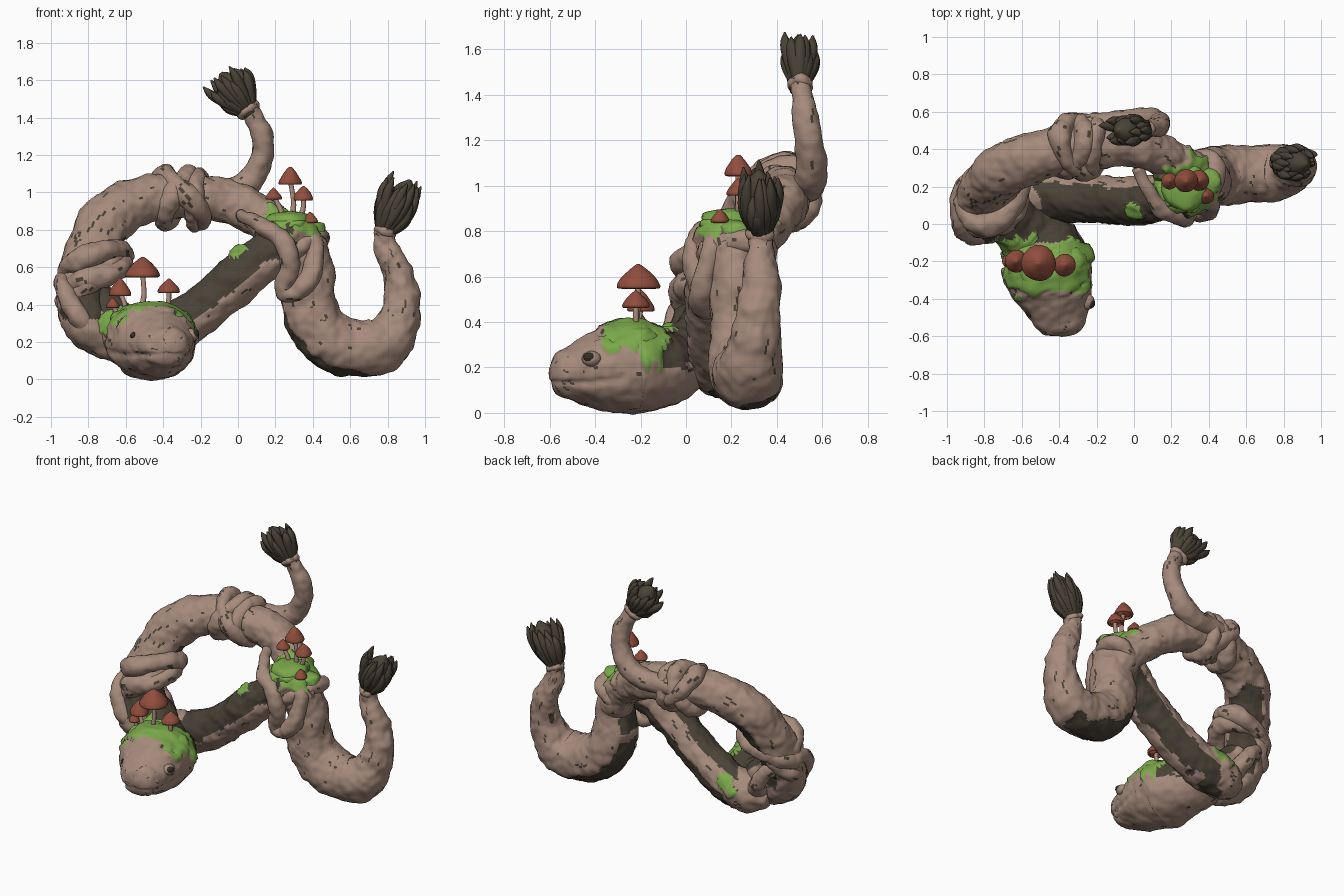
import bpy, bmesh, math, random
from mathutils import Vector, noise

random.seed(4)
if "Cube" in bpy.data.objects:
    bpy.data.objects.remove(bpy.data.objects["Cube"])


def material(name, rgb):
    m = bpy.data.materials.new(name)
    m.use_nodes = True
    m.diffuse_color = (*rgb, 1)
    m.node_tree.nodes["Principled BSDF"].inputs["Base Color"].default_value = (*rgb, 1)
    return m


BARK = material("pale bark", (0.38, 0.255, 0.2))
DARK = material("dark wood", (0.068, 0.055, 0.038))
MOSS = material("green moss", (0.2, 0.4, 0.07))
CAP = material("red cap", (0.28, 0.075, 0.045))
STEM = material("pink stem", (0.42, 0.26, 0.21))
EYE = material("eye", (0.03, 0.025, 0.02))
SKIN = [BARK, DARK, MOSS]
LIFT = [0, -0.006, 0.016]


def catmull(pts, steps, closed):
    n = len(pts)
    def at(i):
        return pts[i % n] if closed else pts[min(max(i, 0), n - 1)]
    out = []
    for i in range(n if closed else n - 1):
        a, b, c, d = at(i - 1), at(i), at(i + 1), at(i + 2)
        for k in range(steps):
            t = k / steps
            out.append(0.5 * (2 * b + (c - a) * t + (2 * a - 5 * b + 4 * c - d) * t * t
                              + (3 * b - a - 3 * c + d) * t ** 3))
    return out if closed else out + [pts[-1].copy()]


def tube(name, pts, mats, segs=16, steps=6, closed=False, paint=None,
         squash=1, lump=0.0, cracks=0.0, dent=None):
    """Sweep a round section along points given as x, y, z, radius."""
    path = catmull([Vector(p) for p in pts], steps, closed)
    n = len(path)
    bm = bmesh.new()
    side, rings, dirs = None, [], []
    for i, q in enumerate(path):
        nxt = path[(i + 1) % n] if closed else path[min(i + 1, n - 1)]
        prv = path[i - 1] if closed else path[max(i - 1, 0)]
        tan = (nxt.xyz - prv.xyz).normalized()
        if side is None:
            side = tan.orthogonal()
        side = (side - tan * side.dot(tan)).normalized()
        up = tan.cross(side)
        ring, row = [], []
        for j in range(segs):
            a = 2 * math.pi * j / segs
            d = side * math.cos(a) + up * math.sin(a)
            flat = Vector((d.x, d.y, d.z * squash))
            r = max(q.w, 0.003)
            p = q.xyz + flat * r
            r += lump * noise.noise(p * 9) + lump * 0.6 * noise.noise(p * 23)
            if paint:
                r += LIFT[paint(p, d)]
            if dent:
                r += dent(p)
            ring.append(bm.verts.new(q.xyz + flat * max(r, 0.002)))
            row.append(d)
        rings.append(ring)
        dirs.append(row)
    grid = {}
    for i in range(n if closed else n - 1):
        for j in range(segs):
            k, l = (i + 1) % n, (j + 1) % segs
            f = bm.faces.new((rings[i][j], rings[i][l], rings[k][l], rings[k][j]))
            grid[i, j] = f
            if paint:
                f.material_index = paint(f.calc_center_median(), (dirs[i][j] + dirs[i][l]).normalized())
    # short dark cracks along the grain
    for i, j in random.choices(list(grid), k=int(cracks * len(grid))):
        for k in range(random.randint(1, 6)):
            f = grid.get((i + k, (j + k // 3) % segs))
            if f and f.material_index == 0:
                f.material_index = 1
    if not closed:
        bm.faces.new(rings[0][::-1])
        bm.faces.new(rings[-1])
    bmesh.ops.recalc_face_normals(bm, faces=bm.faces)
    for f in bm.faces:
        f.smooth = True
    me = bpy.data.meshes.new(name)
    bm.to_mesh(me)
    bm.free()
    for m in mats:
        me.materials.append(m)
    ob = bpy.data.objects.new(name, me)
    bpy.context.collection.objects.link(ob)


def hoop(name, c, a, b, r):
    """Rope ring around centre c with half axes a and b."""
    c, a, b = Vector(c), Vector(a), Vector(b)
    pts = []
    for i in range(12):
        t = math.pi * i / 6
        pts.append((*(c + a * math.cos(t) + b * math.sin(t)), r * (1 + 0.12 * math.sin(3 * t))))
    tube(name, pts, SKIN, 20, 8, closed=True, lump=0.014, cracks=0.008)


def mossy(p):
    return (p - Vector((0.29, 0.2, 0.84))).length < 0.17 + 0.08 * noise.noise(p * 14)


# painting rules: 0 bark, 1 dark wood, 2 moss
def paint_arch(p, d):
    if mossy(p):
        return 2
    w = 0.12 * noise.noise(p * 10)
    inner = p.x < -0.6 and 0.3 < p.z < 0.8 and d.dot(Vector((0.7, 0.6, -0.4))) > 0.6 + w
    front = 0.32 < p.z < 0.52 and p.x < -0.7 and d.y < -0.3 + w
    return 1 if inner or front else 0


def paint_body(p, d):
    w = 0.16 * noise.noise(p * 10)
    spot = (p - Vector((0.0, 0.03, 0.72))).length < 0.09 + 0.5 * w
    low = (p - Vector((-0.5, 0.27, 0.3))).length < 0.08 + 0.5 * w
    if mossy(p) or spot or low:
        return 2
    if p.x < 0.29 and p.z > 0.3 * (p.x + 0.5) + 0.1 and not (p.z < 0.45 and p.x > 0.18):
        light = d.dot(Vector((0.4, -0.55, -0.73))) > 0.74 + w
        rim = d.dot(Vector((-0.3, 0.9, 0.3))) > 0.87 + w * 0.4
        return 0 if light or rim or p.x < -0.52 + w else 1
    return 1 if p.x < 0.8 and p.z < 0.47 and d.dot(Vector((-0.52, 0.15, -0.84))) > 0.6 + w else 0


def paint_head(p, d):
    w = 0.08 * noise.noise(p * 16)
    if -0.37 + w < p.y < -0.08 + w and p.z > (0.2 if p.y > -0.2 else 0.29) + w:
        return 2
    return 1 if p.y > -0.1 and d.dot(Vector((0.35, -0.2, 0.9))) > 0.25 + w else 0


def mouth(p):
    zm = 0.13 + 0.15 * max(0, p.y + 0.42)
    return -0.014 * math.exp(-((p.z - zm) / 0.014) ** 2) if p.y < -0.27 else 0


# main strands
tube("arch", [(-0.64, 0.02, 0.19, 0.1), (-0.79, 0.04, 0.3, 0.14), (-0.83, 0.1, 0.47, 0.14),
              (-0.78, 0.2, 0.68, 0.14), (-0.69, 0.29, 0.86, 0.14), (-0.5, 0.37, 0.96, 0.13),
              (-0.25, 0.42, 0.98, 0.125), (0, 0.42, 0.93, 0.12), (0.16, 0.36, 0.84, 0.11),
              (0.3, 0.29, 0.72, 0.11), (0.38, 0.26, 0.56, 0.1)],
     SKIN, 64, 20, paint=paint_arch, lump=0.014, cracks=0.008)
tube("body", [(-0.72, 0.1, 0.2, 0.08), (-0.62, 0.14, 0.2, 0.13), (-0.45, 0.15, 0.23, 0.14),
              (-0.2, 0.13, 0.37, 0.13), (0, 0.12, 0.54, 0.13), (0.19, 0.15, 0.69, 0.13),
              (0.31, 0.19, 0.73, 0.13), (0.38, 0.23, 0.58, 0.13), (0.38, 0.25, 0.4, 0.15),
              (0.45, 0.26, 0.24, 0.155), (0.6, 0.265, 0.165, 0.155), (0.78, 0.28, 0.19, 0.145),
              (0.87, 0.31, 0.35, 0.11), (0.86, 0.33, 0.55, 0.085), (0.79, 0.33, 0.7, 0.065),
              (0.78, 0.33, 0.8, 0.055)],
     SKIN, 64, 18, paint=paint_body, lump=0.014, cracks=0.008)
tube("head", [(-0.78, 0.1, 0.45, 0.11), (-0.68, 0.05, 0.33, 0.135), (-0.57, -0.03, 0.23, 0.175),
              (-0.49, -0.14, 0.2, 0.22), (-0.46, -0.25, 0.2, 0.24), (-0.42, -0.38, 0.185, 0.205),
              (-0.385, -0.5, 0.175, 0.15), (-0.365, -0.57, 0.175, 0.105), (-0.36, -0.6, 0.175, 0.03)],
     SKIN, 72, 16, paint=paint_head, squash=0.85, lump=0.014, cracks=0.006, dent=mouth)
tube("upper_tail", [(-0.4, 0.47, 1.0, 0.05), (-0.25, 0.52, 1.0, 0.065), (-0.05, 0.54, 1.0, 0.07),
                    (0.06, 0.55, 1.06, 0.07), (0.13, 0.54, 1.2, 0.06), (0.12, 0.52, 1.33, 0.055),
                    (0.065, 0.5, 1.44, 0.045)],
     SKIN, 32, 14, lump=0.01, cracks=0.008)

# eyes set in raised lids
for name, place, look in (("right", (-0.54, -0.465, 0.23), (-0.75, -0.6, 0.25)),
                          ("left", (-0.245, -0.42, 0.24), (0.85, -0.4, 0.3))):
    for part, m, r, off in (("lid", BARK, 0.045, -0.012), ("eye", EYE, 0.03, 0.009)):
        bpy.ops.mesh.primitive_uv_sphere_add(segments=16, ring_count=10, radius=r,
                                             location=Vector(place) + Vector(look) * off)
        ob = bpy.context.object
        ob.name = name + "_" + part
        ob.scale.z = 0.8
        ob.data.materials.append(m)
        bpy.ops.object.shade_smooth()

# rope knots
hoop("left_hoop_upper", (-0.76, 0.14, 0.63), (0.14, 0.02, 0.05), (0.02, 0.14, -0.04), 0.06)
hoop("left_hoop_middle", (-0.77, 0.12, 0.56), (0.15, 0, 0.05), (0, 0.13, 0.02), 0.06)
hoop("left_hoop_cross", (-0.79, 0.11, 0.53), (0.14, 0, 0.12), (0, 0.13, 0.02), 0.045)
hoop("left_hoop_lower", (-0.81, 0.09, 0.37), (0.12, 0.02, -0.15), (0.04, 0.14, 0.03), 0.055)
hoop("arch_hoop_a", (-0.33, 0.42, 0.97), (0.06, 0, 0.12), (0.03, 0.12, 0), 0.055)
hoop("arch_hoop_b", (-0.29, 0.42, 0.97), (-0.1, 0, 0.12), (-0.03, 0.13, 0), 0.055)
hoop("arch_hoop_c", (-0.22, 0.43, 0.96), (0.01, 0, 0.12), (0.02, 0.12, 0), 0.05)
hoop("right_hoop", (0.35, 0.23, 0.71), (0.085, 0.0, 0.05), (0.02, 0.13, 0), 0.05)
tube("right_loop", [(0.02, 0.3, 0.88, 0.035), (0.12, 0.1, 0.82, 0.045), (0.23, 0.05, 0.75, 0.05),
                    (0.28, 0.04, 0.62, 0.05), (0.24, 0.08, 0.49, 0.05), (0.3, 0.08, 0.46, 0.05),
                    (0.385, 0.07, 0.54, 0.055), (0.41, 0.1, 0.67, 0.05), (0.38, 0.14, 0.77, 0.05),
                    (0.33, 0.25, 0.82, 0.04)], SKIN, 20, 10, lump=0.014, cracks=0.008)


# frayed tufts, flattened from front to back
def tuft(name, base, tip, collar, depth):
    base, tip = Vector(base), Vector(tip)
    axis = tip - base
    v = Vector((0, 1, 0))
    u = axis.normalized().cross(v)
    hoop(name + "_collar", base, u * collar, v * collar, 0.024)
    tube(name + "_core", [(*(base + axis * t), r) for t, r in
                          ((-0.1, 0.045), (0.15, 0.05), (0.45, 0.07), (0.75, 0.06), (0.95, 0.01))], [DARK], 14)
    for i in range(20):
        out = u * math.cos(i * 2.4) + v * math.sin(i * 2.4) * depth
        spread = 0.04 + 0.09 * random.random()
        reach = 0.6 + 0.4 * random.random()
        pts = [(*(base + out * 0.03), 0.02), (*(base + axis * 0.4 * reach + out * 0.075), 0.03),
               (*(base + axis * 0.75 * reach + out * (0.04 + spread * 0.6)), 0.026),
               (*(base + axis * reach + out * spread), 0.004)]
        tube(name + "_blade", pts, [DARK], 6, 4)


tuft("upper_tuft", (0.055, 0.5, 1.44), (-0.1, 0.5, 1.65), 0.036, 0.6)
tuft("right_tuft", (0.78, 0.33, 0.79), (0.93, 0.32, 1.08), 0.042, 0.8)


# mushrooms: rim position, cap radius, cap height, foot
def mushroom(x, y, z, r, h, foot):
    tube("mushroom_cap", [(x, y, z + 0.01, r * 0.2), (x, y, z - 0.004, r * 0.8), (x, y, z + 0.006, r),
                          (x, y, z + h * 0.4, r * 0.8), (x, y, z + h * 0.8, r * 0.36),
                          (x, y, z + h, 0.004)], [CAP], 20, 4, lump=0.006)
    f = Vector(foot)
    top = Vector((x, y, z + 0.015))
    mid = (f + top) / 2 + Vector((0.012, 0, -0.01))
    tube("mushroom_stem", [(*f, 0.018), (*mid, 0.014), (*top, 0.013)], [STEM], 10)


for m in ((-0.51, -0.21, 0.55, 0.095, 0.105, (-0.52, -0.22, 0.36)),
          (-0.63, -0.2, 0.45, 0.06, 0.09, (-0.6, -0.22, 0.34)),
          (-0.37, -0.22, 0.465, 0.06, 0.075, (-0.4, -0.22, 0.35)),
          (-0.67, -0.2, 0.385, 0.035, 0.05, (-0.64, -0.2, 0.3)),
          (0.28, 0.23, 1.045, 0.062, 0.09, (0.29, 0.23, 0.86)),
          (0.19, 0.23, 0.965, 0.045, 0.06, (0.24, 0.23, 0.86)),
          (0.35, 0.23, 0.96, 0.055, 0.075, (0.32, 0.23, 0.86)),
          (0.385, 0.15, 0.84, 0.042, 0.055, (0.36, 0.17, 0.76))):
    mushroom(*m)

# moss cushions
for x, y, z, r in ((0.27, 0.21, 0.85, 0.125), (0.19, 0.19, 0.81, 0.08), (0.38, 0.22, 0.8, 0.085),
                   (0.31, 0.14, 0.81, 0.07), (-0.5, -0.22, 0.36, 0.13), (-0.61, -0.21, 0.32, 0.08),
                   (-0.35, -0.2, 0.33, 0.09)):
    tube("moss_cushion", [(x, y, z - 0.06, r), (x, y, z, r), (x, y, z + 0.035, r * 0.75),
                          (x, y, z + 0.05, 0.01)], [MOSS], 24, 4, lump=0.03)
